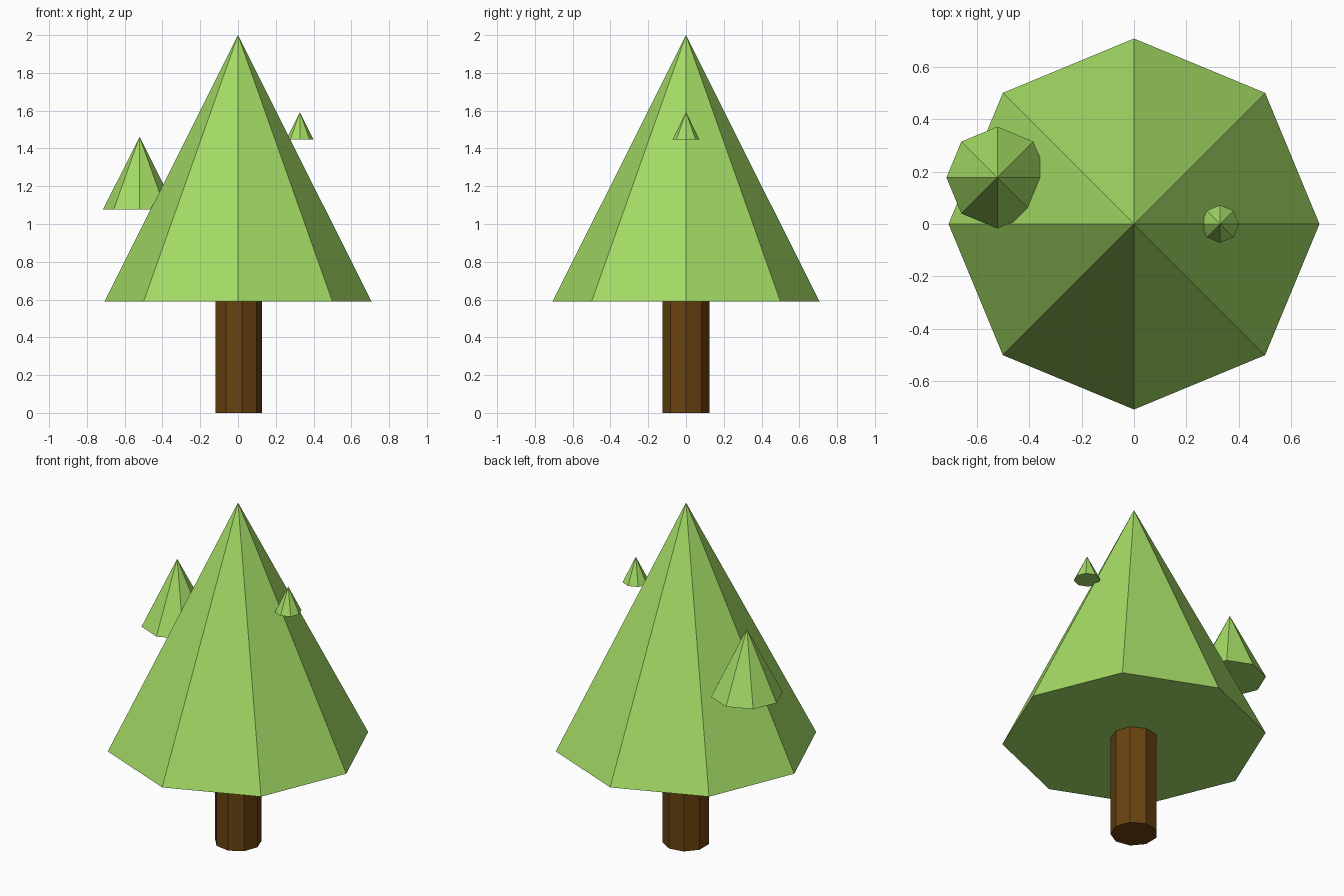
import bpy
import math

if "Cube" in bpy.data.objects:
    bpy.data.objects.remove(bpy.data.objects["Cube"])


def material(name, color):
    m = bpy.data.materials.new(name)
    m.diffuse_color = color
    m.use_nodes = True
    m.node_tree.nodes["Principled BSDF"].inputs["Base Color"].default_value = m.diffuse_color
    return m


leaf = material("leaf_green", (0.37, 0.71, 0.13, 1))
bark = material("bark_brown", (0.14, 0.055, 0.005, 1))


def tapered(name, sides, r_bottom, r_top, x, y, z0, z1, mat):
    """Flat-shaded cone or prism between two heights, one corner facing +x."""
    bpy.ops.mesh.primitive_cone_add(
        vertices=sides, radius1=r_bottom, radius2=r_top, depth=z1 - z0,
        location=(x, y, (z0 + z1) / 2), rotation=(0, 0, -math.pi / 2))
    obj = bpy.context.object
    obj.name = name
    obj.data.materials.append(mat)
    return obj


# Nine-sided trunk, ending just inside the foliage
tapered("trunk", 9, 0.127, 0.127, 0, 0, 0, 0.6, bark)

# Main foliage and the two small tufts growing out of it
tapered("foliage", 8, 0.707, 0, 0, 0, 0.589, 2.0, leaf)
tapered("large_tuft", 8, 0.194, 0, -0.521, 0.177, 1.076, 1.461, leaf)
tapered("small_tuft", 8, 0.072, 0, 0.328, 0, 1.447, 1.592, leaf)
